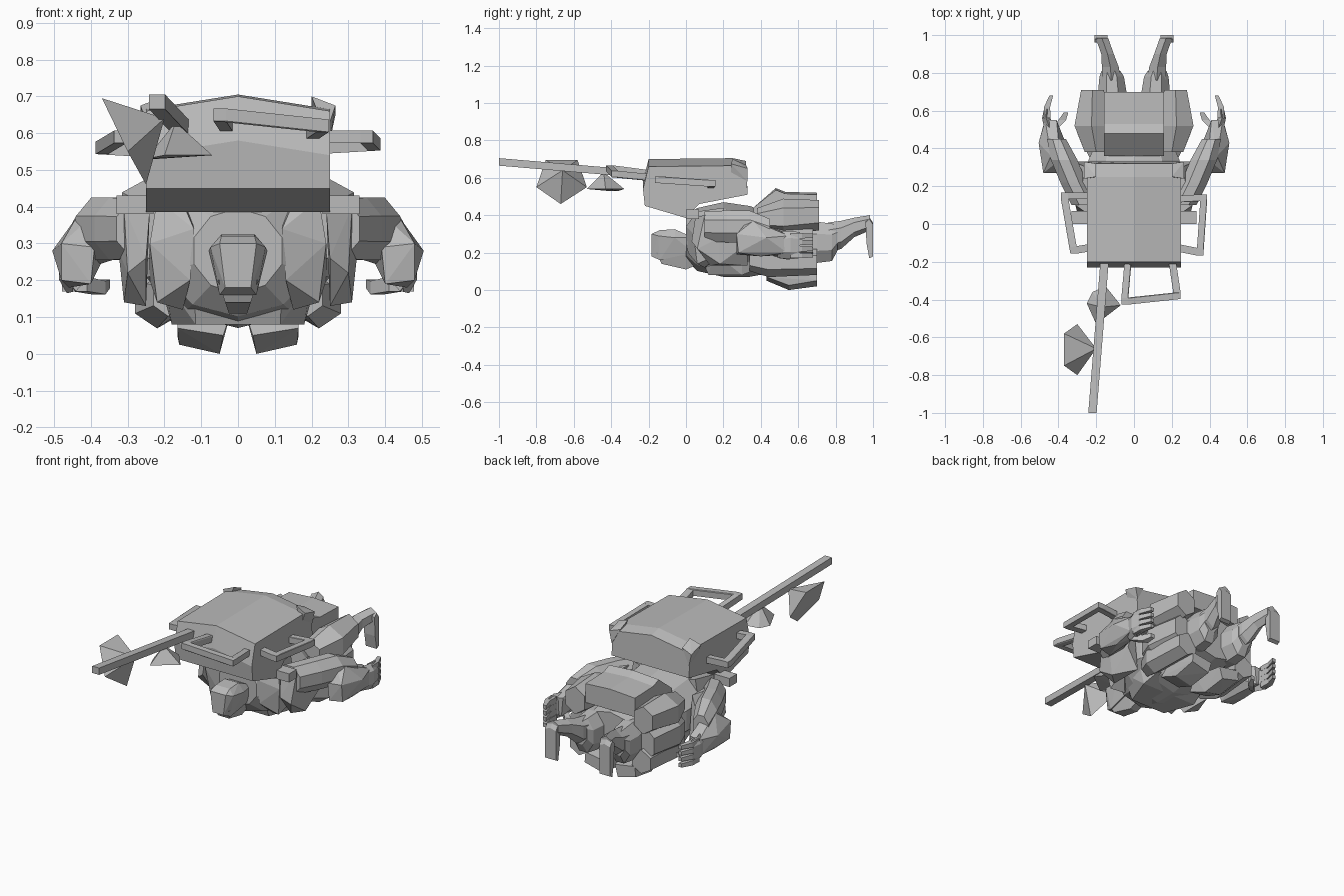
import bpy
import bmesh
from math import cos, sin, pi

default_cube = bpy.data.objects.get("Cube")
if default_cube:
    bpy.data.objects.remove(default_cube, do_unlink=True)

plain_grey = bpy.data.materials.new("plain_grey")
plain_grey.use_nodes = True
grey_value = (.5, .5, .5, 1)
plain_grey.diffuse_color = grey_value
plain_grey.node_tree.nodes["Principled BSDF"].inputs["Base Color"].default_value = grey_value


def finish(name, mesh_builder, mirrored=False):
    """Turn a bmesh into a flat shaded object, optionally mirrored left to right."""
    bmesh.ops.recalc_face_normals(mesh_builder, faces=mesh_builder.faces)
    mesh = bpy.data.meshes.new(name)
    mesh_builder.to_mesh(mesh)
    mesh_builder.free()
    mesh.materials.append(plain_grey)
    part = bpy.data.objects.new(name, mesh)
    bpy.context.collection.objects.link(part)
    if mirrored:
        modifier = part.modifiers.new("left_right", "MIRROR")
        modifier.use_mirror_merge = False


def bridge(builder, loops):
    """Join neighbouring vertex loops with faces and cap both ends."""
    for first, second in zip(loops, loops[1:]):
        for index in range(len(first)):
            previous = index - 1
            builder.faces.new((first[previous], first[index], second[index], second[previous]))
    builder.faces.new(loops[0])
    builder.faces.new(loops[-1])


def loft(name, rings, sides=8, mirrored=False):
    """Rings across the y axis: x, y, z, half width, half height."""
    builder = bmesh.new()
    loops = []
    for x, y, z, width, height in rings:
        loop = []
        for index in range(sides):
            angle = (index + .5) * 2 * pi / sides
            reach = 1 / cos(pi / sides)
            loop.append(builder.verts.new((x + width * reach * cos(angle), y,
                                           z + height * reach * sin(angle))))
        loops.append(loop)
    bridge(builder, loops)
    finish(name, builder, mirrored)


def slab(name, outline, centre, half_width, crown=0, mirrored=False):
    """Side outline in y and z spread over x, with the upper edges dropped by crown."""
    builder = bmesh.new()
    middle = sum(z for y, z in outline) / len(outline)
    loops = []
    for side in (-1, 0, 1):
        loop = []
        for y, z in outline:
            drop = crown * abs(side) if z > middle else 0
            loop.append(builder.verts.new((centre + side * half_width, y, z - drop)))
        loops.append(loop)
    bridge(builder, loops)
    finish(name, builder, mirrored)


def hull(name, points, mirrored=False):
    """Faceted solid wrapped around a few points."""
    builder = bmesh.new()
    corners = [builder.verts.new(point) for point in points]
    result = bmesh.ops.convex_hull(builder, input=corners)
    loose = [item for item in result["geom_interior"] if isinstance(item, bmesh.types.BMVert)]
    bmesh.ops.delete(builder, geom=loose, context="VERTS")
    finish(name, builder, mirrored)


def both_sides(points):
    """Points repeated on the left and the right."""
    return [(side * x, y, z) for side in (-1, 1) for x, y, z in points]


def frame(name, path, half=.017):
    """Square bars joining the points of a path."""
    signs = (-half, half)
    for start, end in zip(path, path[1:]):
        hull(name, [(x + a, y + b, z + c) for x, y, z in (start, end)
                    for a in signs for b in signs for c in signs])


# Large pack floating over the back, with a low ridged roof
slab("pack", [(-.2, .7), (-.23, .58), (-.22, .45), (0, .385), (.07, .46),
              (.33, .51), (.32, .69), (.25, .705)], 0, .25, crown=.04)
hull("pack_rear_fin", [(.2, .25, .7), (.2, .32, .67), (.265, .24, .675), (.265, .33, .65),
                       (.24, .24, .6), (.25, .33, .58)], mirrored=True)

# Pole and two faceted blades
loft("pole", [(-.22, -1, .685, .022, .02), (-.14, 0, .6, .022, .02)], sides=4)
hull("large_blade", [(-.2, -.66, .64), (-.37, -.75, .695), (-.37, -.58, .695),
                     (-.3, -.53, .55), (-.25, -.67, .46), (-.3, -.8, .55)])
hull("small_blade", [(-.17, -.44, .63), (-.25, -.42, .53), (-.2, -.53, .54),
                     (-.07, -.43, .54), (-.15, -.33, .54), (-.22, -.36, .53)])

# Carrying frames around the pack
frame("front_frame", [(-.03, -.18, .62), (-.05, -.41, .65), (.23, -.38, .62), (.2, -.18, .6)])
frame("left_frame", [(.2, .13, .56), (.37, .14, .57), (.35, -.15, .59), (.2, -.12, .59)])
frame("right_frame", [(-.2, .15, .55), (-.37, .15, .56), (-.32, -.14, .59), (-.2, -.12, .59)])

# Prone torso, running from collar to pelvis
loft("torso", [(0, 0, .28, .12, .11), (0, .06, .27, .2, .16), (0, .2, .27, .25, .19),
               (0, .34, .26, .24, .18), (0, .46, .25, .19, .15), (0, .58, .26, .2, .14),
               (0, .7, .26, .18, .12)], sides=10)
hull("chest_plate", both_sides([(.12, .07, .2), (.115, .12, .08), (.18, .3, .08),
                                (.16, .4, .12), (.2, .15, .2), (.22, .3, .22)]))
hull("collar", [(.13, .01, .2), (.12, .0, .34), (.15, .05, .41), (.22, .06, .42),
                (.24, .04, .3), (.22, .06, .14), (.15, .1, .12), (.2, .2, .44),
                (.24, .2, .2), (.13, .2, .42)], mirrored=True)

# Head looking down and forward
hull("head", both_sides([(.05, -.185, .3), (.035, -.185, .18), (.075, -.15, .29),
                         (.05, -.14, .16), (.045, -.14, .32), (.045, -.06, .325),
                         (.08, -.06, .28), (.06, .04, .28), (.06, .04, .2)]))
hull("jaw", both_sides([(.055, -.16, .2), (.035, -.13, .14), (.025, 0, .11),
                        (.025, .05, .13), (.06, .02, .22)]))

# Shoulders and bent arms
hull("shoulder_guard", [(.24, .05, .39), (.31, .1, .4), (.325, .18, .28), (.31, .18, .14),
                        (.25, .13, .13), (.25, .33, .13), (.32, .33, .25), (.25, .03, .26),
                        (.3, .06, .22), (.25, .3, .4)], mirrored=True)
slab("strap_stub", [(0, .38), (.07, .38), (.07, .43), (0, .43)], .28, .05, mirrored=True)
loft("upper_arm", [(.26, .1, .34, .07, .08), (.32, .22, .34, .07, .085),
                   (.37, .34, .34, .07, .085), (.41, .45, .31, .05, .07)], mirrored=True)
hull("forearm", [(.39, .34, .38), (.44, .36, .37), (.505, .43, .28), (.48, .28, .2),
                 (.4, .27, .19), (.48, .27, .3), (.39, .27, .29), (.42, .55, .19),
                 (.475, .54, .2), (.47, .55, .29), (.41, .55, .3), (.37, .45, .25),
                 (.46, .4, .18)], mirrored=True)
loft("palm", [(.44, .49, .24, .03, .06), (.465, .56, .24, .022, .065),
              (.46, .61, .24, .016, .06)], sides=6, mirrored=True)
for finger in range(4):
    height = .185 + finger * .035
    loft("finger", [(.46, .56, height, .018, .015), (.46, .62, height, .016, .014),
                    (.438, .68, height, .01, .011)], sides=4, mirrored=True)
loft("thumb", [(.43, .5, .19, .02, .02), (.38, .55, .18, .02, .018),
               (.36, .59, .19, .012, .012)], sides=4, mirrored=True)

# Armour skirt around the hips
slab("rear_skirt", [(.36, .4), (.36, .44), (.48, .545), (.53, .525), (.7, .52),
                    (.7, .4), (.45, .39)], 0, .16, crown=.01)
loft("rear_hip_plate", [(.2, .38, .38, .06, .05), (.225, .52, .39, .09, .085),
                        (.22, .71, .4, .06, .07)], sides=6, mirrored=True)
loft("side_hip_plate", [(.21, .38, .24, .05, .07), (.24, .48, .25, .06, .09),
                        (.22, .68, .25, .05, .08)], sides=6, mirrored=True)
loft("lower_hip_plate", [(.19, .34, .16, .04, .05), (.22, .44, .15, .06, .07),
                         (.2, .7, .15, .06, .06)], sides=6, mirrored=True)
hull("front_skirt", [(.05, .55, 0), (.16, .55, .025), (.165, .43, .07), (.04, .43, .05),
                     (.05, .7, .02), (.165, .7, .05), (.165, .5, .13), (.02, .5, .11),
                     (.03, .7, .09), (.16, .7, .11)], mirrored=True)

# Legs stretched backwards with the feet hanging down
loft("thigh", [(.11, .6, .26, .08, .1), (.115, .7, .255, .075, .11),
               (.118, .78, .255, .065, .1), (.122, .81, .28, .05, .07)], mirrored=True)
loft("shin", [(.12, .76, .28, .05, .07), (.125, .83, .295, .045, .065),
              (.14, .9, .335, .033, .045), (.17, .985, .36, .033, .035)],
     sides=6, mirrored=True)
slab("foot", [(.96, .37), (.965, .25), (.98, .17), (1, .18), (1, .36), (.98, .39)],
     .175, .035, crown=.01, mirrored=True)
